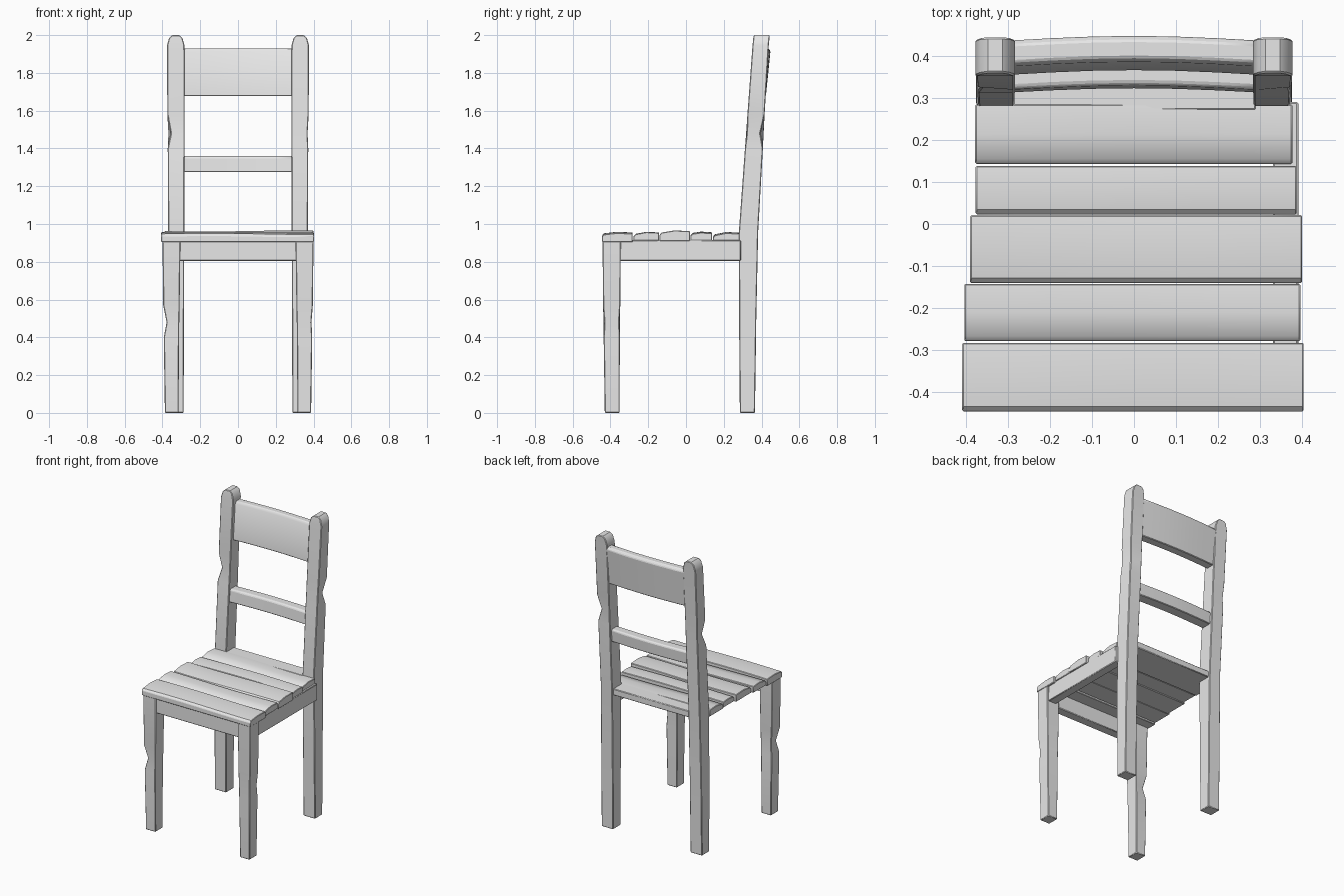
import bpy, bmesh, math

cube = bpy.data.objects.get("Cube")
if cube:
    bpy.data.objects.remove(cube, do_unlink=True)

grey = bpy.data.materials.new("plain_grey")
grey.use_nodes = True
grey.diffuse_color = (0.8, 0.8, 0.8, 1)
grey.node_tree.nodes["Principled BSDF"].inputs["Base Color"].default_value = (0.8, 0.8, 0.8, 1)


def loft(name, rings, bevel=0.004):
    """Skin a list of equal-length rings of points, cap both ends and soften the edges."""
    bm = bmesh.new()
    loops = [[bm.verts.new(p) for p in ring] for ring in rings]
    n = len(rings[0])
    for a, b in zip(loops, loops[1:]):
        for i in range(n):
            j = (i + 1) % n
            bm.faces.new((a[i], a[j], b[j], b[i]))
    bm.faces.new(loops[0])
    bm.faces.new(loops[-1])
    bmesh.ops.recalc_face_normals(bm, faces=bm.faces)
    mesh = bpy.data.meshes.new(name)
    bm.to_mesh(mesh)
    bm.free()
    mesh.materials.append(grey)
    ob = bpy.data.objects.new(name, mesh)
    bpy.context.collection.objects.link(ob)
    if bevel:
        mod = ob.modifiers.new("soft_edges", 'BEVEL')
        mod.width = bevel
        mod.segments = 1
        mod.limit_method = 'ANGLE'
        mod.angle_limit = math.radians(40)
    bpy.ops.object.select_all(action='DESELECT')
    ob.select_set(True)
    bpy.context.view_layer.objects.active = ob
    bpy.ops.object.shade_smooth_by_angle(angle=math.radians(35))
    return ob


def upright(name, side, sections):
    """Leg from sections (z, inner x, outer x, front y, back y, front chip, back chip)."""
    rings = []
    for z, xi, xo, y0, y1, cf, cb in sections:
        rings.append([(side * xi, y0, z), (side * (xo - cf), y0 + cf, z),
                      (side * (xo - cb), y1 - cb, z), (side * xi, y1, z)])
    loft(name, rings)


def bar(name, x0, x1, profile, bow, steps=6):
    """Bar along x from a (y, z) profile, bowed backwards in the middle."""
    rings = []
    for i in range(steps + 1):
        t = i / steps
        d = bow * math.sin(math.pi * t)
        rings.append([(x0 + (x1 - x0) * t, y + d, z) for y, z in profile])
    return loft(name, rings)


# Tapered front legs and back posts, with worn outer corners
for side, word in ((1, "left"), (-1, "right")):
    c = 0.016 if side < 0 else 0.005
    upright("front_leg_" + word, side, [
        (0.00, 0.315, 0.387, -0.43, -0.352, 0, 0),
        (0.40, 0.312, 0.393, -0.436, -0.350, 0, 0),
        (0.48, 0.311, 0.394, -0.437, -0.349, c, c),
        (0.57, 0.309, 0.396, -0.439, -0.348, 0, 0),
        (0.92, 0.305, 0.400, -0.442, -0.345, 0, 0)])
    f, b = (0.018, 0.004) if side < 0 else (0.004, 0.018)
    upright("back_post_" + word, side, [
        (0.00, 0.288, 0.375, 0.285, 0.365, 0, 0),
        (0.50, 0.286, 0.374, 0.281, 0.372, 0, 0),
        (0.96, 0.284, 0.370, 0.280, 0.382, 0, 0),
        (1.40, 0.283, 0.372, 0.312, 0.407, 0, 0),
        (1.48, 0.283, 0.373, 0.318, 0.411, f, b),
        (1.58, 0.283, 0.374, 0.325, 0.416, 0, 0),
        (1.945, 0.283, 0.376, 0.352, 0.438, 0, 0),
        (1.985, 0.294, 0.365, 0.356, 0.442, 0, 0),
        (2.00, 0.312, 0.347, 0.359, 0.443, 0, 0)])

# Aprons under the front edge and one side
bar("front_apron", -0.32, 0.32,
    [(-0.432, 0.805), (-0.37, 0.805), (-0.37, 0.915), (-0.432, 0.915)], 0, 1)
bar("left_apron", 0.33, 0.39,
    [(-0.36, 0.805), (0.29, 0.805), (0.29, 0.915), (-0.36, 0.915)], 0, 1)

# Seat planks: x range, y range, bottom, front and back top heights
planks = [(-0.408, 0.403, -0.445, -0.282, 0.905, 0.948, 0.956),
          (-0.403, 0.395, -0.278, -0.142, 0.912, 0.945, 0.956),
          (-0.389, 0.399, -0.140, 0.021, 0.910, 0.952, 0.963),
          (-0.376, 0.386, 0.023, 0.138, 0.912, 0.950, 0.957),
          (-0.377, 0.376, 0.143, 0.284, 0.908, 0.943, 0.955)]
for k, (x0, x1, y0, y1, zb, zf, zr) in enumerate(planks):
    mid = (y0 + y1) / 2
    rings = []
    for i in range(9):
        t = i / 8
        wave = 0.003 * math.sin(5 * t + 1.7 * k)
        x = x0 + (x1 - x0) * t
        rings.append([(x, y0, zb), (x, y1, zb), (x, y1, zr + wave - 0.004),
                      (x, mid, max(zf, zr) + wave), (x, y0 + 0.012, zf + wave),
                      (x, y0, zf + wave - 0.012)])
    loft("seat_plank_%d" % (k + 1), rings, 0.003)
bar("seat_back_tongue", -0.29, 0.29,
    [(0.27, 0.908), (0.368, 0.908), (0.368, 0.951), (0.27, 0.951)], 0, 1)

# Bowed backrest slats
bar("top_slat", -0.295, 0.295,
    [(0.354, 1.677), (0.412, 1.677), (0.436, 1.915), (0.425, 1.93),
     (0.385, 1.93), (0.374, 1.915)], 0.011)
bar("lower_slat", -0.295, 0.295,
    [(0.312, 1.275), (0.383, 1.275), (0.388, 1.352), (0.380, 1.36),
     (0.328, 1.36), (0.319, 1.352)], 0.010)
